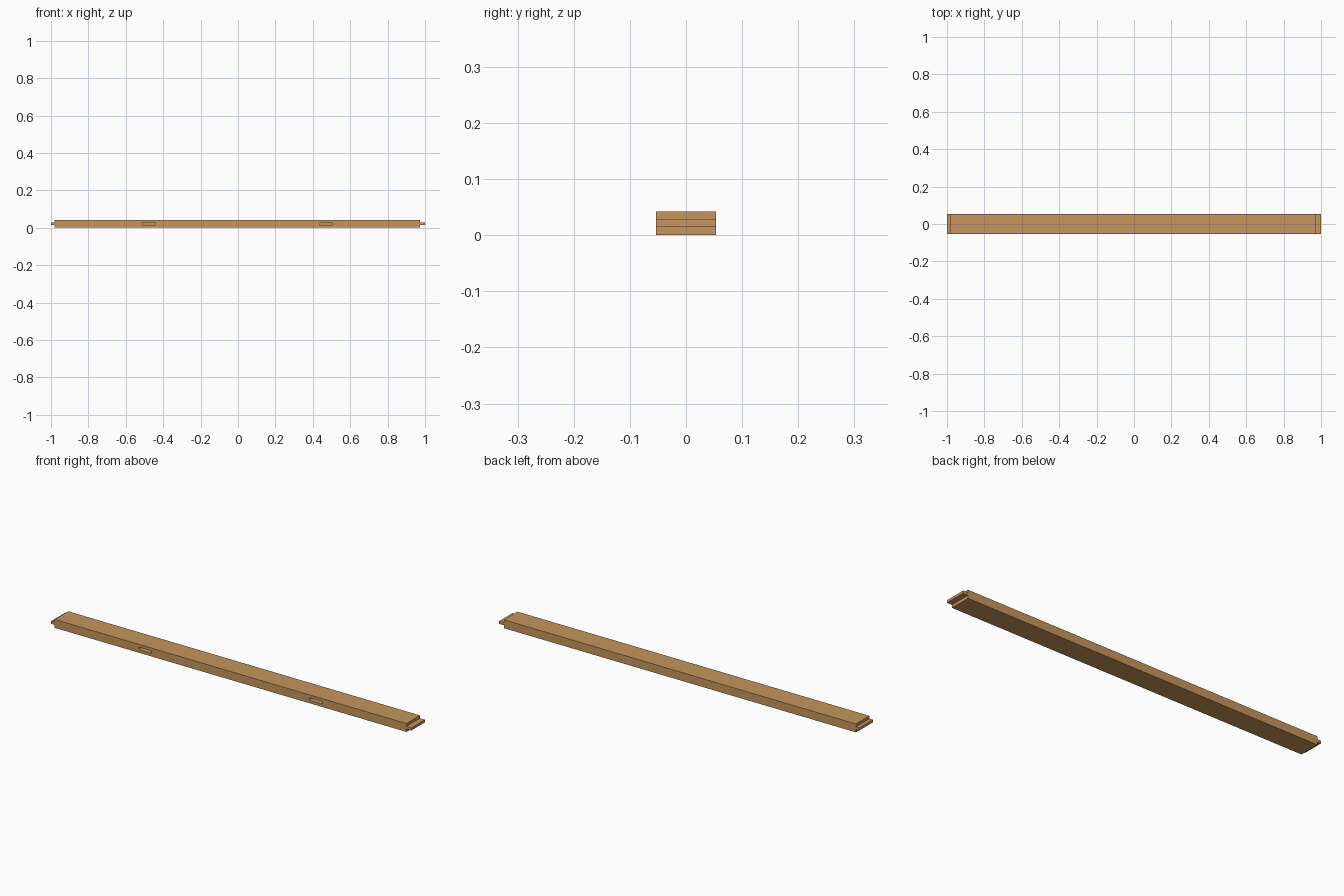
import bpy, bmesh, math

if "Cube" in bpy.data.objects:
    bpy.data.objects.remove(bpy.data.objects["Cube"])

W = 0.107                  # board width (y)
H = 0.042                  # board thickness (z)
TZ0, TZ1 = 0.0147, 0.0277  # tongue and slot heights
X0, X1 = -0.98, 0.972      # shoulders of the board

wood = bpy.data.materials.new("warm wood")
wood.diffuse_color = (0.57, 0.30, 0.11, 1)
wood.use_nodes = True
wood.node_tree.nodes["Principled BSDF"].inputs["Base Color"].default_value = wood.diffuse_color


def extrude_profile(name, pts, y0, y1):
    """Extrude an x-z outline along y."""
    bm = bmesh.new()
    face = bm.faces.new([bm.verts.new((x, y0, z)) for x, z in pts])
    ext = bmesh.ops.extrude_face_region(bm, geom=[face])
    verts = [v for v in ext["geom"] if isinstance(v, bmesh.types.BMVert)]
    bmesh.ops.translate(bm, verts=verts, vec=(0, y1 - y0, 0))
    bmesh.ops.recalc_face_normals(bm, faces=bm.faces)
    me = bpy.data.meshes.new(name)
    bm.to_mesh(me)
    bm.free()
    me.materials.append(wood)
    ob = bpy.data.objects.new(name, me)
    bpy.context.collection.objects.link(ob)
    return ob


# Rail with a full-width tongue at each end
rail = extrude_profile("tongued_rail", [
    (X0, 0), (X1, 0), (X1, TZ0), (1, TZ0), (1, TZ1), (X1, TZ1),
    (X1, H), (X0, H), (X0, TZ1), (-1, TZ1), (-1, TZ0), (X0, TZ0)],
    -W / 2, W / 2)

# Two round-ended joint slots cut into the front edge
r = (TZ1 - TZ0) / 2
for cx in (-0.477, 0.470):
    outline = []
    for side in (1, -1):
        for i in range(9):
            a = math.pi * (i / 8 - 0.5)
            outline.append((cx + side * (0.036 - r + r * math.cos(a)),
                            (TZ0 + TZ1) / 2 + side * r * math.sin(a)))
    cutter = extrude_profile("slot_cutter", outline, -W / 2 - 0.02, -W / 2 + 0.028)
    cutter.hide_render = True
    mod = rail.modifiers.new("slot", 'BOOLEAN')
    mod.operation = 'DIFFERENCE'
    mod.solver = 'EXACT'
    mod.object = cutter
    bpy.context.view_layer.objects.active = rail
    bpy.ops.object.modifier_apply(modifier=mod.name)
    bpy.data.objects.remove(cutter)
